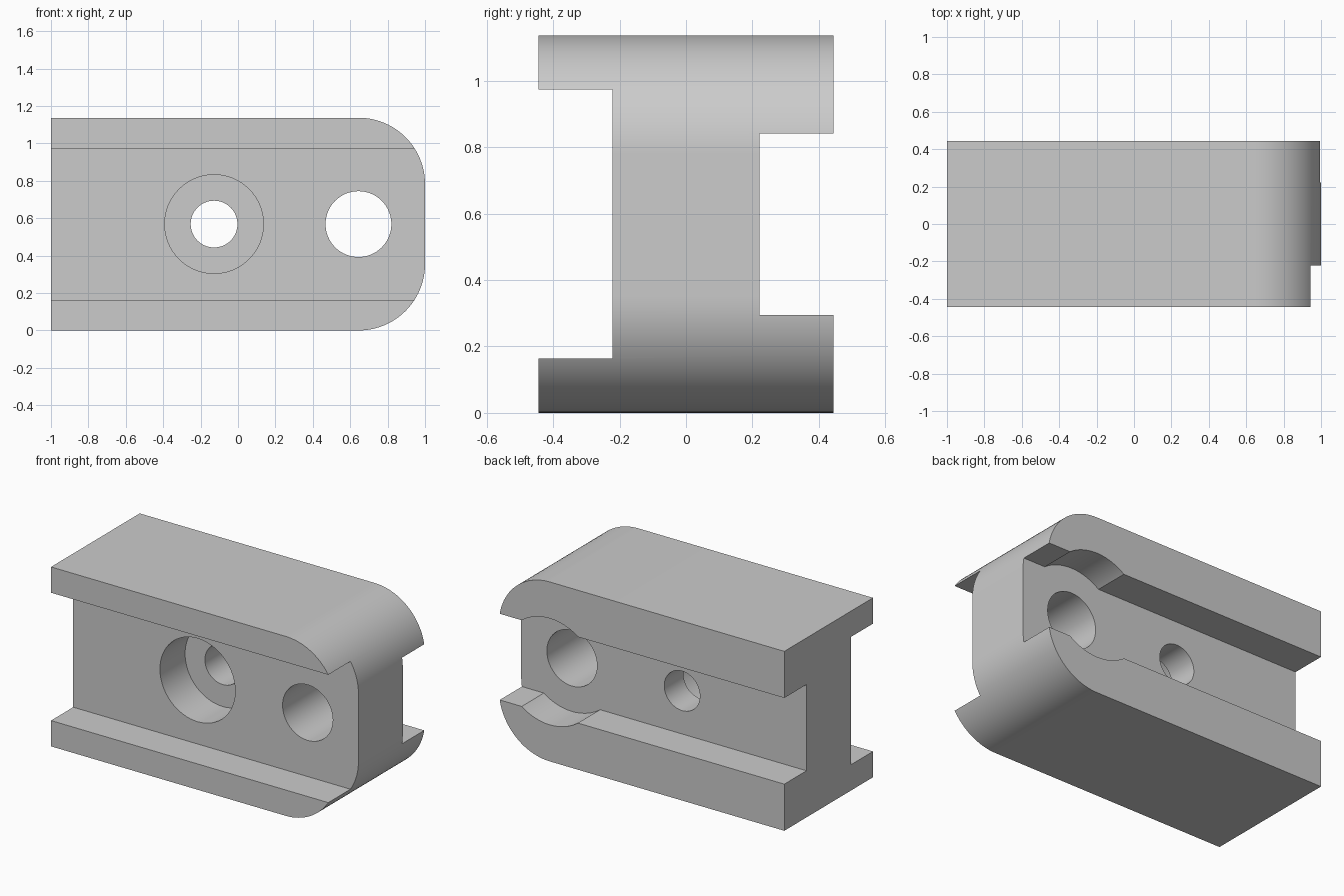
import bpy, bmesh, math

cube = bpy.data.objects.get("Cube")
if cube:
    bpy.data.objects.remove(cube, do_unlink=True)

HEIGHT, HALF_DEPTH, WEB = 1.137, 0.444, 0.222
MID = HEIGHT / 2
FILLET = 0.355
BORE_X, PIN_X = -0.128, 0.644

grey = bpy.data.materials.new("plain grey")
grey.use_nodes = True
colour = (0.6, 0.6, 0.6, 1)
grey.diffuse_color = colour
grey.node_tree.nodes["Principled BSDF"].inputs["Base Color"].default_value = colour


def arc(cx, cz, r, start, end, steps):
    angles = [math.radians(start + (end - start) * i / steps) for i in range(steps + 1)]
    return [(cx + r * math.cos(a), cz + r * math.sin(a)) for a in angles]


def prism(name, outline, y0, y1):
    """Extrude an outline in the xz plane from y0 to y1."""
    bm = bmesh.new()
    face = bm.faces.new([bm.verts.new((x, y0, z)) for x, z in outline])
    new = bmesh.ops.extrude_face_region(bm, geom=[face])["geom"]
    moved = [v for v in new if isinstance(v, bmesh.types.BMVert)]
    bmesh.ops.translate(bm, verts=moved, vec=(0, y1 - y0, 0))
    bmesh.ops.recalc_face_normals(bm, faces=bm.faces)
    mesh = bpy.data.meshes.new(name)
    bm.to_mesh(mesh)
    bm.free()
    mesh.materials.append(grey)
    obj = bpy.data.objects.new(name, mesh)
    bpy.context.collection.objects.link(obj)
    return obj


def cut(target, outline, y0, y1):
    cutter = prism("cutter", outline, y0, y1)
    cutter.hide_render = True
    mod = target.modifiers.new("cut", "BOOLEAN")
    mod.operation, mod.solver, mod.object = "DIFFERENCE", "EXACT", cutter
    bpy.context.view_layer.objects.active = target
    bpy.ops.object.modifier_apply(modifier=mod.name)
    bpy.data.objects.remove(cutter, do_unlink=True)


def circle(x, r):
    return arc(x, MID, r, 0, 360, 64)[:-1]


def channel(half):
    return [(-2, MID - half), (2, MID - half), (2, MID + half), (-2, MID + half)]


# Block with two rounded corners at one end
outline = [(-1, HEIGHT), (-1, 0)]
outline += arc(1 - FILLET, FILLET, FILLET, -90, 0, 24)
outline += arc(1 - FILLET, HEIGHT - FILLET, FILLET, 0, 90, 24)
block = prism("slider_block", outline, -HALF_DEPTH, HALF_DEPTH)

# Wide front channel, narrow back channel with a round clearance pocket
cut(block, channel(0.405), -1, -WEB)
cut(block, channel(0.273), WEB, 1)
cut(block, circle(PIN_X, 0.337), WEB, 1)

# Pin hole, bolt hole and counterbore for the bolt head
cut(block, circle(PIN_X, 0.176), -1, 1)
cut(block, circle(BORE_X, 0.125), -1, 1)
cut(block, circle(BORE_X, 0.264), -1, 0.03)

# Smooth the curved walls, keep the edges sharp
bpy.ops.object.select_all(action="DESELECT")
block.select_set(True)
bpy.context.view_layer.objects.active = block
bpy.ops.object.shade_smooth_by_angle(angle=math.radians(25))
